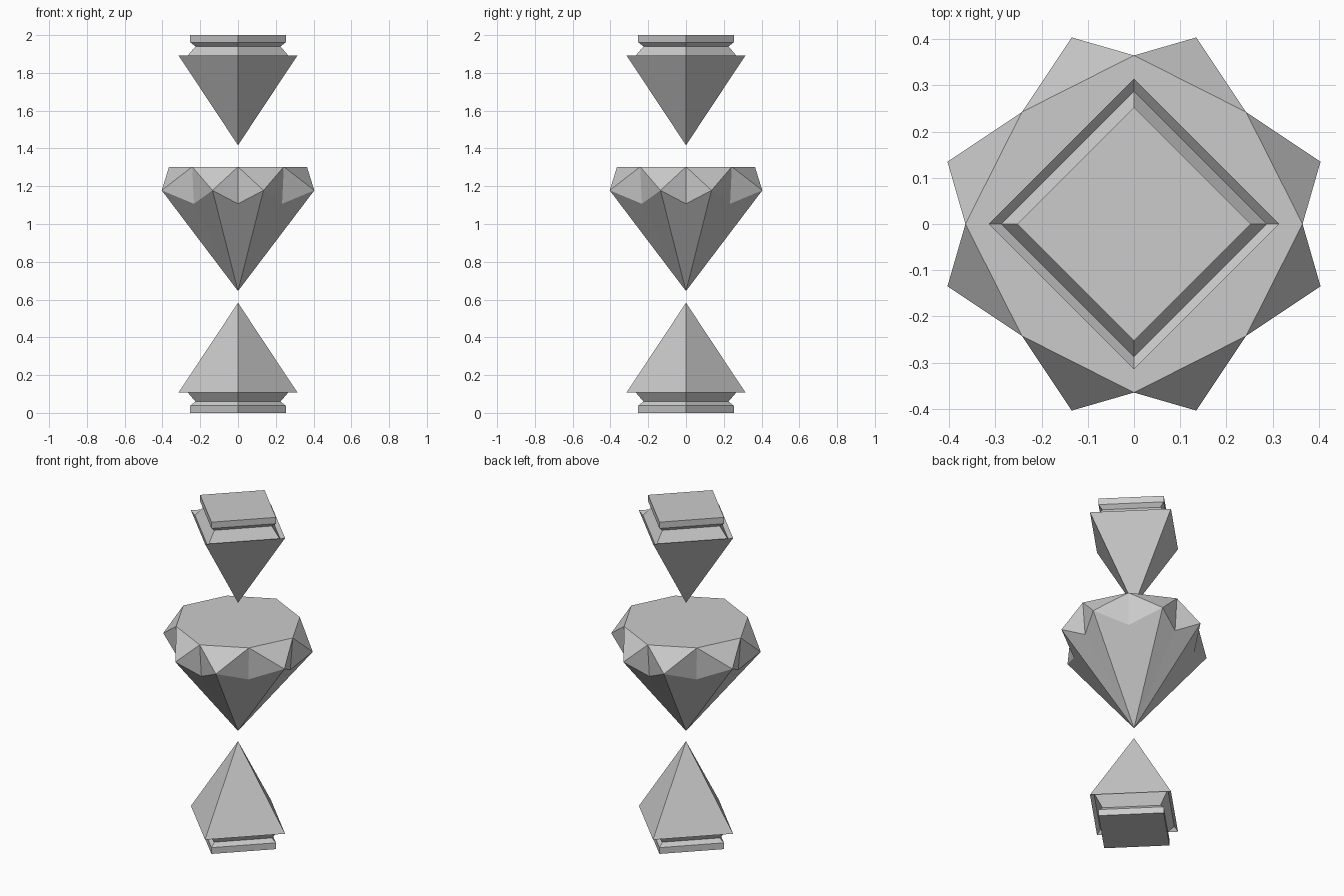
import bpy, bmesh
from math import cos, sin, pi, atan2, hypot

if "Cube" in bpy.data.objects:
    bpy.data.objects.remove(bpy.data.objects["Cube"])


def finish(name, bm):
    bmesh.ops.recalc_face_normals(bm, faces=bm.faces)
    mesh = bpy.data.meshes.new(name)
    bm.to_mesh(mesh)
    bm.free()
    obj = bpy.data.objects.new(name, mesh)
    bpy.context.collection.objects.link(obj)


# Square spike: (radius, height) profile from the foot to just below the tip
SPIKE = [(0.253, 0.0), (0.253, 0.038), (0.225, 0.06), (0.287, 0.132), (0.314, 0.109)]
TIP = 0.583


def spike(name, flip):
    z_of = (lambda z: 2 - z) if flip else (lambda z: z)
    bm = bmesh.new()
    rings = [[bm.verts.new((r * cos(i * pi / 2), r * sin(i * pi / 2), z_of(z)))
              for i in range(4)] for r, z in SPIKE]
    tip = bm.verts.new((0, 0, z_of(TIP)))
    bm.faces.new(rings[0])
    for i in range(4):
        j = (i + 1) % 4
        for a, b in zip(rings, rings[1:]):
            bm.faces.new((a[i], a[j], b[j], b[i]))
        bm.faces.new((rings[-1][i], rings[-1][j], tip))
    finish(name, bm)


def gem(name):
    bm = bmesh.new()

    def polar(r, a, z):
        return bm.verts.new((r * cos(a), r * sin(a), z))

    # Table corners, low girdle points and protruding girdle tips
    table = [polar((0.365, 0.343)[i % 2], i * pi / 4, 1.303) for i in range(8)]
    low = [polar((0.349, 0.33)[i % 2], i * pi / 4, 1.107) for i in range(8)]
    off, tip_r = atan2(0.135, 0.404), hypot(0.135, 0.404)
    tips = [polar(tip_r, (i // 2) * pi / 2 + (off if i % 2 == 0 else pi / 2 - off), 1.178)
            for i in range(8)]
    culet = bm.verts.new((0, 0, 0.645))
    bm.faces.new(table)
    for i in range(8):
        j = (i + 1) % 8
        # Each tip lies between table corners i and j
        bm.faces.new((table[i], tips[i], table[j]))
        bm.faces.new((table[i], low[i], tips[i]))
        bm.faces.new((table[j], tips[i], low[j]))
        bm.faces.new((low[i], culet, tips[i]))
        bm.faces.new((low[j], tips[i], culet))
    finish(name, bm)


spike("lower_spike", False)
spike("upper_spike", True)
gem("gem")
